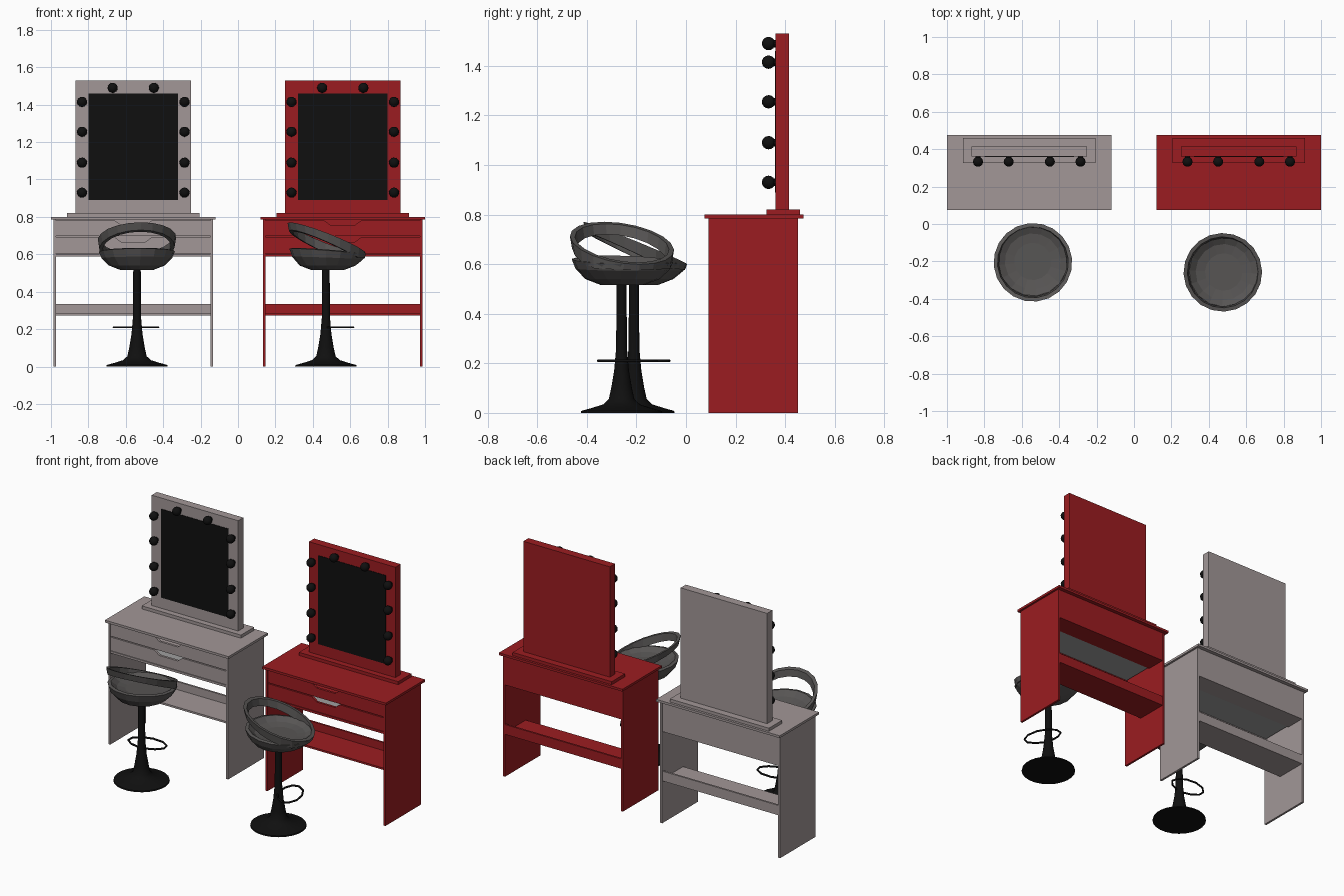
import bpy, bmesh, math
from mathutils import Matrix, Vector

if "Cube" in bpy.data.objects:
    bpy.data.objects.remove(bpy.data.objects["Cube"])


def mat(name, c):
    m = bpy.data.materials.new(name)
    m.diffuse_color = (*c, 1)
    m.use_nodes = True
    m.node_tree.nodes["Principled BSDF"].inputs["Base Color"].default_value = m.diffuse_color
    return m


RED = mat("red_paint", (0.33, 0.012, 0.015))
GREY = mat("warm_grey_paint", (0.36, 0.31, 0.31))
BLACK = mat("black", (0.005, 0.005, 0.005))
SEAT = mat("dark_vinyl", (0.095, 0.09, 0.088))
LINER = mat("drawer_liner", (0.35, 0.35, 0.35))


def finish(name, bm, material, smooth=False):
    bmesh.ops.recalc_face_normals(bm, faces=bm.faces[:])
    me = bpy.data.meshes.new(name)
    bm.to_mesh(me)
    bm.free()
    ob = bpy.data.objects.new(name, me)
    bpy.context.collection.objects.link(ob)
    me.materials.append(material)
    if smooth:
        bpy.ops.object.select_all(action='DESELECT')
        bpy.context.view_layer.objects.active = ob
        ob.select_set(True)
        bpy.ops.object.shade_smooth_by_angle(angle=math.radians(35))
    return ob


def box(name, x0, x1, y0, y1, z0, z1, material):
    bm = bmesh.new()
    size = Matrix.Diagonal((x1 - x0, y1 - y0, z1 - z0, 1))
    mid = Matrix.Translation(((x0 + x1) / 2, (y0 + y1) / 2, (z0 + z1) / 2))
    bmesh.ops.create_cube(bm, size=1, matrix=mid @ size)
    return finish(name, bm, material)


def loft(bm, rings, closed=False):
    # skin a list of equal-length rings of points
    vs = [[bm.verts.new(p) for p in r] for r in rings]
    n = len(vs[0])
    pairs = list(zip(vs, vs[1:])) + ([(vs[-1], vs[0])] if closed else [])
    for a, b in pairs:
        for i in range(n):
            j = (i + 1) % n
            bm.faces.new((a[i], a[j], b[j], b[i]))
    if not closed:
        bm.faces.new(vs[0])
        bm.faces.new(vs[-1])


def drawer_front(name, cx, z0, z1, material):
    # front board with a trapezoid finger notch in its top edge
    w, d = 0.412, 0.026
    prof = [(-w, z0), (w, z0), (w, z1), (0.10, z1), (0.065, z1 - d),
            (-0.065, z1 - d), (-0.10, z1), (-w, z1)]
    bm = bmesh.new()
    loft(bm, [[(cx + x, y, z) for x, z in prof] for y in (0.092, 0.107)])
    finish(name, bm, material)


def bulb(name, x, z):
    bm = bmesh.new()
    bmesh.ops.create_uvsphere(bm, u_segments=12, v_segments=8, radius=0.027,
                              matrix=Matrix.Translation((x, 0.333, z)))
    bmesh.ops.create_cone(bm, cap_ends=True, segments=10, radius1=0.015, radius2=0.015, depth=0.03,
                          matrix=Matrix.Translation((x, 0.35, z)) @ Matrix.Rotation(math.pi / 2, 4, 'X'))
    finish(name, bm, BLACK, True)


def vanity(tag, cx, m):
    def b(part, hx, y0, y1, z0, z1, mm=m):
        box(f"{tag}_{part}", cx - hx, cx + hx, y0, y1, z0, z1, mm)
    # desk
    b("table_top", 0.44, 0.075, 0.475, 0.785, 0.80)
    for side, s in (("left", -1), ("right", 1)):
        a, c = sorted((cx + s * 0.413, cx + s * 0.427))
        box(f"{tag}_{side}_side_panel", a, c, 0.09, 0.452, 0, 0.786, m)
    b("back_panel", 0.413, 0.438, 0.45, 0.59, 0.785)
    b("back_bottom_board", 0.413, 0.32, 0.44, 0.59, 0.602)
    b("front_rail", 0.413, 0.092, 0.115, 0.588, 0.602)
    b("drawer_bottom", 0.405, 0.112, 0.32, 0.593, 0.602, LINER)
    b("footrest_back", 0.413, 0.438, 0.45, 0.272, 0.335)
    b("footrest_shelf", 0.413, 0.24, 0.44, 0.272, 0.284)
    drawer_front(f"{tag}_upper_drawer_front", cx, 0.698, 0.782, m)
    drawer_front(f"{tag}_lower_drawer_front", cx, 0.605, 0.692, m)
    # mirror
    b("mirror_base", 0.353, 0.325, 0.46, 0.80, 0.82)
    b("mirror_frame", 0.308, 0.362, 0.415, 0.82, 1.53)
    b("mirror_glass", 0.24, 0.359, 0.37, 0.89, 1.46, BLACK)
    spots = [(s * 0.274, z) for s in (-1, 1) for z in (0.93, 1.09, 1.255, 1.415)]
    spots += [(s * 0.11, 1.49) for s in (-1, 1)]
    for i, (x, z) in enumerate(spots):
        bulb(f"{tag}_bulb_{i + 1}", cx + x, z)


def stool(tag, x, y, facing):
    place = Matrix.Translation((x, y, 0)) @ Matrix.Rotation(math.radians(facing), 4, 'Z')

    def ring(r, zf, n, off=0.0):
        pts = []
        for i in range(n):
            a = 2 * math.pi * i / n
            px = r * math.cos(a)
            pts.append((px + off, r * math.sin(a), zf(px)))
        return pts

    # trumpet base and column
    prof = [(0.165, 0), (0.163, 0.008), (0.12, 0.02), (0.075, 0.034), (0.052, 0.055),
            (0.042, 0.10), (0.03, 0.17), (0.022, 0.26), (0.02, 0.53)]
    bm = bmesh.new()
    loft(bm, [ring(r, lambda px, z=z: z, 24) for r, z in prof])
    finish(f"{tag}_stool_base", bm, BLACK, True).matrix_world = place

    # seat bowl with a shallow cushion
    def rim(px):
        return 0.618 - 0.08 * px

    bowl = [(0.085, 0.515, 0), (0.15, 0.54, 0), (0.19, 0.58, 0.5), (0.205, 0.615, 1),
            (0.185, 0.62, 1), (0.15, 0.597, 0.6), (0.10, 0.588, 0.3)]
    bm = bmesh.new()
    loft(bm, [ring(r, lambda px, z=z, k=k: z - 0.08 * k * px, 16, 0.01) for r, z, k in bowl])
    finish(f"{tag}_stool_seat", bm, SEAT).matrix_world = place

    # tilted back band, open above the rear of the seat
    def top(px):
        return 0.685 - 0.41 * px

    def low(px):
        return max(top(px) - 0.05 - 0.06 * px, rim(px) - 0.025)

    n = 20
    bm = bmesh.new()
    loft(bm, [ring(0.202, low, n, 0.005), ring(0.21, top, n, 0.005),
              ring(0.19, top, n, 0.005), ring(0.182, low, n, 0.005)], closed=True)
    finish(f"{tag}_stool_back_band", bm, SEAT).matrix_world = place

    # thin looped foot ring
    half = [(0.0, 0.02), (0.02, 0.08), (0.055, 0.12), (0.095, 0.115), (0.13, 0.07)]
    path = half + [(0.143, 0)] + [(px, -py) for px, py in reversed(half)]
    cu = bpy.data.curves.new(f"{tag}_foot_ring", 'CURVE')
    cu.dimensions = '3D'
    cu.bevel_depth = 0.006
    cu.bevel_resolution = 1
    sp = cu.splines.new('POLY')
    sp.points.add(len(path) - 1)
    for p, (px, py) in zip(sp.points, path):
        p.co = (px, py, 0.21, 1)
    sp.use_cyclic_u = True
    cu.materials.append(BLACK)
    ob = bpy.data.objects.new(f"{tag}_stool_foot_ring", cu)
    bpy.context.collection.objects.link(ob)
    ob.matrix_world = place


vanity("grey", -0.56, GREY)
vanity("red", 0.56, RED)
stool("grey", -0.54, -0.21, 96)
stool("red", 0.47, -0.26, 20)
